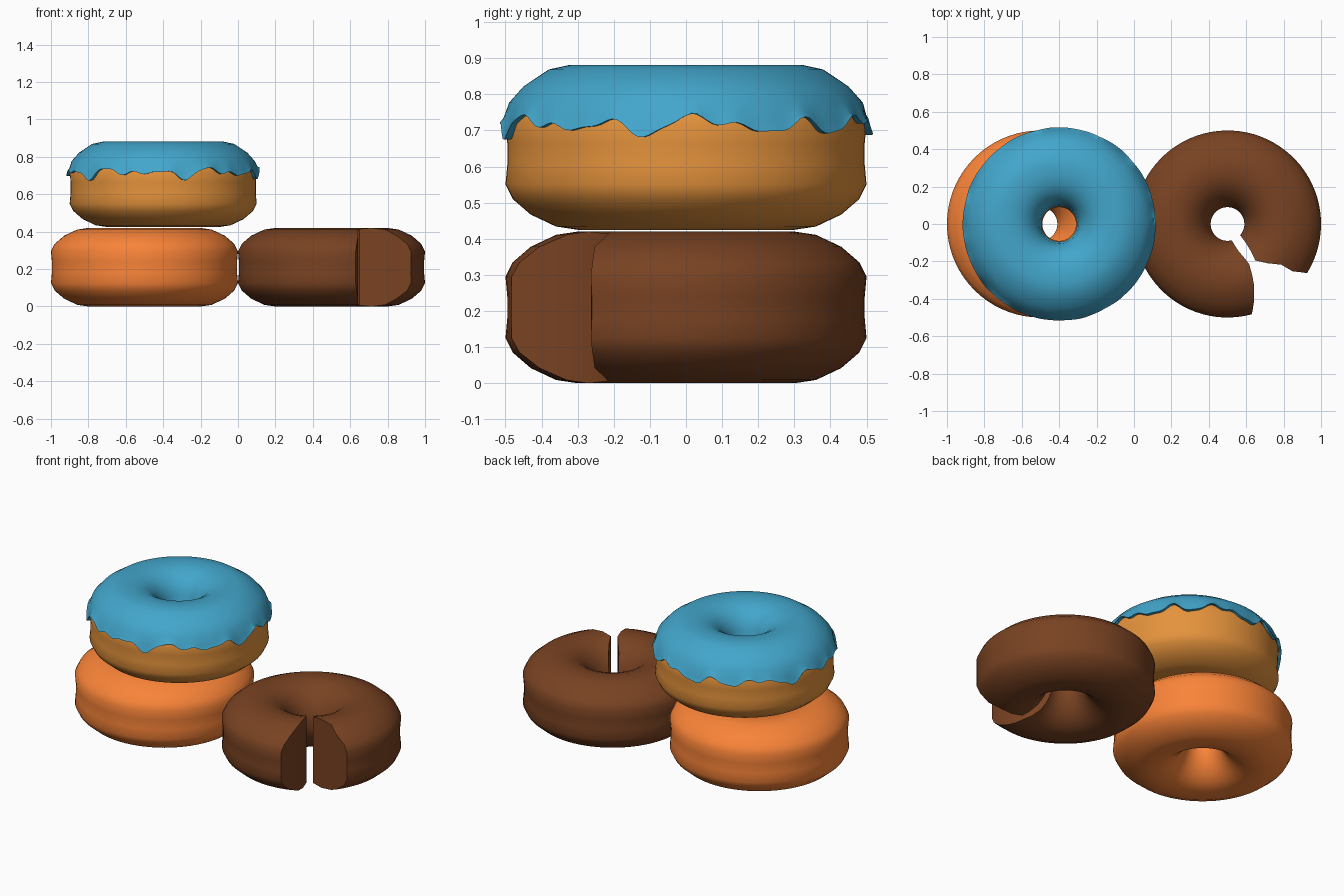
import bpy, bmesh, math
from math import sin, cos, radians, tau, pi

if "Cube" in bpy.data.objects:
    bpy.data.objects.remove(bpy.data.objects["Cube"])

# upper half of the dough cross-section (radius, height), hole to outer wall
HALF = [(0.09, .235), (0.097, .27), (0.12, .32), (0.155, .365), (0.2, .398), (0.245, .414),
        (0.3, .42), (0.36, .411), (0.43, .378), (0.48, .335), (0.5, .295), (0.495, .24)]
LOOP = HALF + [(r, .42 - z) for r, z in reversed(HALF)]
SEG = 72


def lerp(table, x):
    if x <= table[0][0]:
        return table[0][1]
    for (x0, y0), (x1, y1) in zip(table, table[1:]):
        if x <= x1:
            return y0 + (y1 - y0) * (x - x0) / (x1 - x0)
    return table[-1][1]


def sweep(name, color, loc, rings, closed):
    """Join closed cross-section rings; cap the ends when open."""
    bm = bmesh.new()
    vs = [[bm.verts.new(p) for p in ring] for ring in rings]
    n = len(vs[0])
    for i in range(len(vs) if closed else len(vs) - 1):
        a, b = vs[i], vs[(i + 1) % len(vs)]
        for j in range(n):
            k = (j + 1) % n
            bm.faces.new((a[j], a[k], b[k], b[j]))
    if not closed:
        for ring in (vs[0], vs[-1]):
            for j in range(n // 2 - 1):
                bm.faces.new((ring[j], ring[j + 1], ring[n - 2 - j], ring[n - 1 - j]))
    bmesh.ops.recalc_face_normals(bm, faces=bm.faces)
    me = bpy.data.meshes.new(name)
    bm.to_mesh(me)
    bm.free()
    ob = bpy.data.objects.new(name, me)
    bpy.context.collection.objects.link(ob)
    ob.location = loc
    mat = bpy.data.materials.new(name + "_color")
    mat.diffuse_color = (*color, 1)
    mat.use_nodes = True
    mat.node_tree.nodes["Principled BSDF"].inputs["Base Color"].default_value = mat.diffuse_color
    me.materials.append(mat)
    bpy.ops.object.select_all(action='DESELECT')
    ob.select_set(True)
    bpy.context.view_layer.objects.active = ob
    bpy.ops.object.shade_smooth_by_angle(angle=radians(40))
    return ob


def polar(r, a, z):
    return (r * cos(a), r * sin(a), z)


# whole doughnuts
whole = [[polar(r, tau * i / SEG, z) for r, z in LOOP] for i in range(SEG)]
sweep("plain_doughnut", (0.95, 0.23, 0.04), (-0.5, 0, 0), whole, True)
sweep("iced_doughnut_dough", (0.78, 0.29, 0.045), (-0.4, 0, 0.425), whole, True)

# bitten doughnut: the end angles vary with radius to give the bite outline
START = [(.09, -42), (.14, -46), (.25, -53), (.304, -43.7), (.37, -36), (.444, -36), (.49, -31.8)]
END = [(.09, -75), (.104, -73), (.228, -61), (.38, -67.5), (.5, -75)]
bitten = []
for i in range(SEG + 1):
    t = i / SEG
    bitten.append([polar(r, radians(lerp(START, r) * (1 - t) + (360 + lerp(END, r)) * t), z)
                   for r, z in LOOP])
sweep("bitten_doughnut", (0.19, 0.055, 0.016), (0.5, 0, 0), bitten, False)


# icing with a wavy dripping rim
def drip(a):
    return (0.289 + 0.016 * sin(11 * a + 0.6) + 0.012 * sin(17 * a + 2.1)
            + 0.009 * sin(6 * a + 1) + 0.006 * sin(29 * a))


icing = []
for i in range(SEG * 3):
    a = tau * i / (SEG * 3)
    d = drip(a)
    flare = 0.516 + 0.06 * (0.289 - d)
    top = [(0.1, .30), (0.105, .335), (0.13, .385), (0.165, .42), (0.21, .445), (0.26, .454), (0.32, .457),
           (0.38, .444), (0.45, .397), (0.49, .352), (0.505, .325 * .5 + d * .5), (flare, d)]
    under = [(0.498, d), (0.47, .34), (0.42, .38), (0.3, .415), (0.2, .395), (0.12, .316), (0.095, .29)]
    icing.append([polar(r, a, z) for r, z in top + under])
sweep("blue_icing", (0.055, 0.38, 0.6), (-0.4, 0, 0.425), icing, True)
